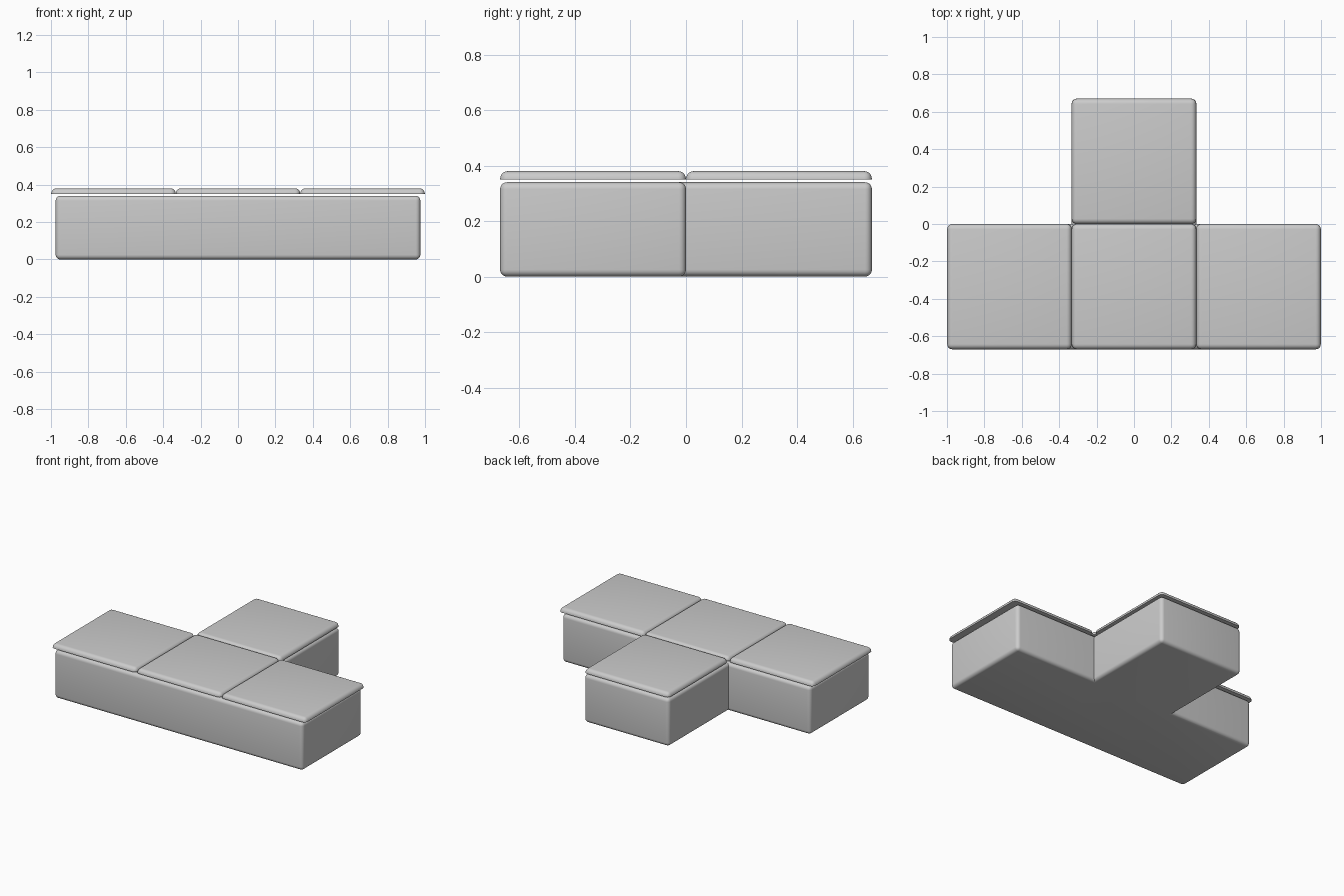
import bpy, bmesh

if "Cube" in bpy.data.objects:
    bpy.data.objects.remove(bpy.data.objects["Cube"])


def prism(name, outline, z0, z1, radius, keep_edge):
    """Extrude an outline and round the edges chosen by keep_edge."""
    bm = bmesh.new()
    face = bm.faces.new([bm.verts.new((x, y, z0)) for x, y in outline])
    new = bmesh.ops.extrude_face_region(bm, geom=[face], use_keep_orig=True)["geom"]
    for v in new:
        if isinstance(v, bmesh.types.BMVert):
            v.co.z = z1
    bmesh.ops.recalc_face_normals(bm, faces=bm.faces[:])
    edges = [e for e in bm.edges if keep_edge(e)]
    bmesh.ops.bevel(bm, geom=edges, offset=radius, offset_type='OFFSET',
                    segments=5, profile=0.5, affect='EDGES', clamp_overlap=True)
    bmesh.ops.recalc_face_normals(bm, faces=bm.faces[:])
    mesh = bpy.data.meshes.new(name)
    bm.to_mesh(mesh)
    bm.free()
    obj = bpy.data.objects.new(name, mesh)
    bpy.context.collection.objects.link(obj)
    bpy.ops.object.select_all(action='DESELECT')
    obj.select_set(True)
    bpy.context.view_layer.objects.active = obj
    bpy.ops.object.shade_smooth_by_angle()
    return obj


W, D, ARM = 0.333, 0.67, 0.975

# T-shaped body: every edge rounded except the two inner corners
half = [(ARM, -D), (ARM, 0), (W, 0), (W, D)]
outline = half + [(-x, y) for x, y in reversed(half)]
prism("body", outline, 0, 0.34, 0.025, lambda e: e.is_convex)

# Four lid tiles: flat underside, rounded top and corners
Z0, Z1 = 0.35, 0.38
tiles = {"lid_left": (-2 * W, -D / 2), "lid_middle": (0, -D / 2),
         "lid_right": (2 * W, -D / 2), "lid_back": (0, D / 2)}
for name, (cx, cy) in tiles.items():
    hx, hy = 0.333, D / 2
    square = [(cx - hx, cy - hy), (cx + hx, cy - hy), (cx + hx, cy + hy), (cx - hx, cy + hy)]
    prism(name, square, Z0, Z1, 0.028,
          lambda e: max(v.co.z for v in e.verts) > Z0 + 0.01)
